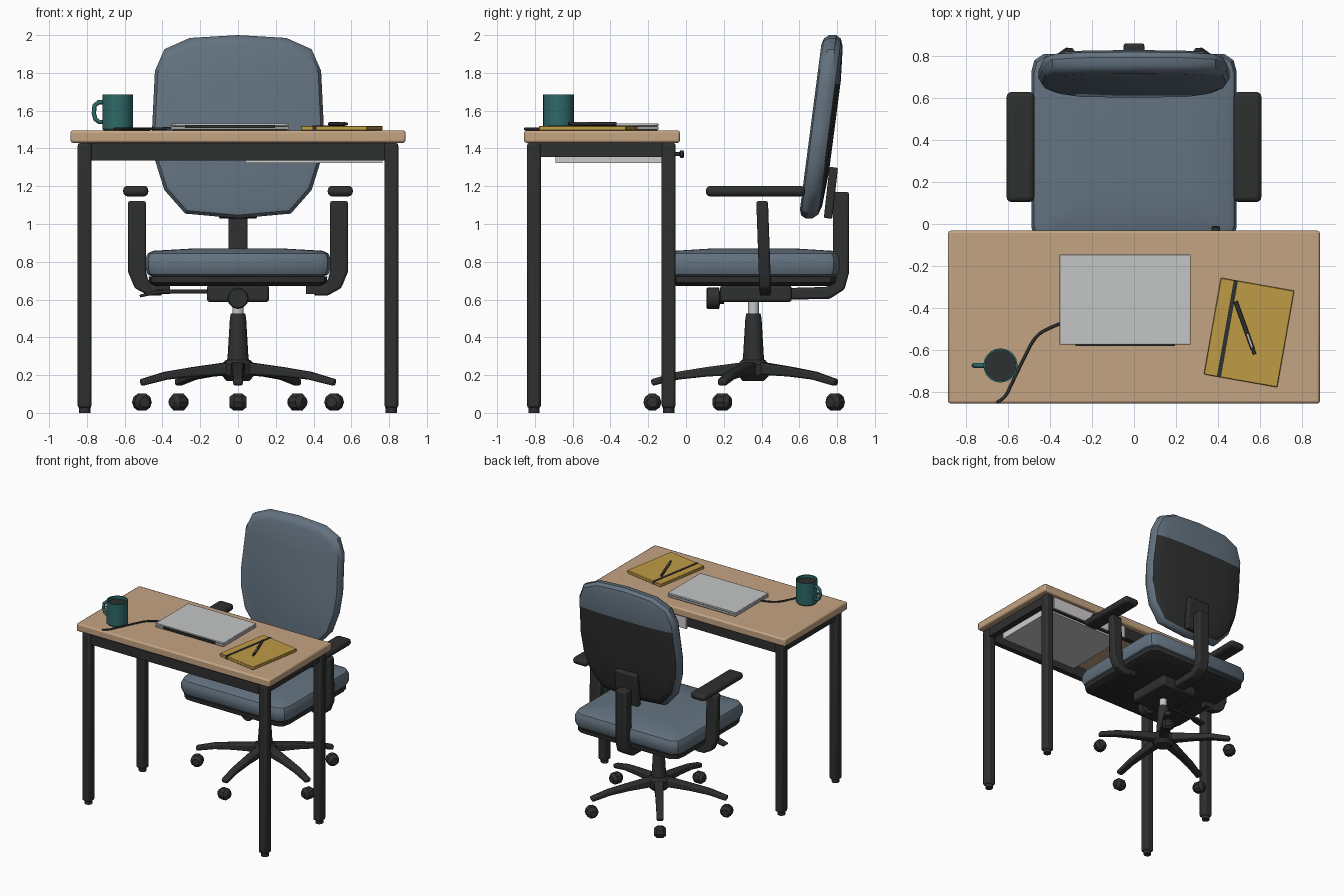
import bpy, bmesh, math
from mathutils import Vector, Matrix

if "Cube" in bpy.data.objects:
    bpy.data.objects.remove(bpy.data.objects["Cube"])


def material(name, r, g, b):
    m = bpy.data.materials.new(name)
    m.diffuse_color = (r, g, b, 1)
    m.use_nodes = True
    m.node_tree.nodes["Principled BSDF"].inputs["Base Color"].default_value = m.diffuse_color
    return m


WOOD = material("light wood", 0.55, 0.37, 0.225)
DARK = material("dark metal", 0.028, 0.029, 0.029)
BLUE = material("blue grey fabric", 0.125, 0.17, 0.215)
SILVER = material("silver", 0.55, 0.56, 0.56)
YELLOW = material("mustard cover", 0.52, 0.33, 0.06)
TEAL = material("teal glaze", 0.027, 0.14, 0.135)
WHITE = material("pale drawer", 0.62, 0.60, 0.61)


def finish(name, bm, mat, bevel=0, segments=2, smooth=True):
    bmesh.ops.recalc_face_normals(bm, faces=bm.faces)
    me = bpy.data.meshes.new(name)
    bm.to_mesh(me)
    bm.free()
    ob = bpy.data.objects.new(name, me)
    bpy.context.collection.objects.link(ob)
    me.materials.append(mat)
    if bevel:
        mod = ob.modifiers.new("bevel", 'BEVEL')
        mod.width, mod.segments = bevel, segments
    if smooth:
        bpy.ops.object.select_all(action='DESELECT')
        ob.select_set(True)
        bpy.context.view_layer.objects.active = ob
        bpy.ops.object.shade_smooth_by_angle(angle=math.radians(35))
    return ob


def box(name, x, y, z, mat, bevel=0, segments=2, rot=0, about=None):
    """Box from (min, max) ranges, optionally turned about z."""
    bm = bmesh.new()
    bmesh.ops.create_cube(bm, size=1)
    for v in bm.verts:
        v.co = [(r[0] + r[1]) / 2 + c * (r[1] - r[0]) for r, c in zip((x, y, z), v.co)]
    if rot:
        bmesh.ops.rotate(bm, verts=bm.verts, cent=about, matrix=Matrix.Rotation(rot, 3, 'Z'))
    return finish(name, bm, mat, bevel, segments)


def loft(name, outline, layers, place, mat, smooth=True, bevel=0):
    """Stack scaled copies of an outline; layers are (scale, height)."""
    bm = bmesh.new()
    rings = [[bm.verts.new(place(u * s, v * s, h)) for u, v in outline] for s, h in layers]
    n = len(outline)
    for a, b in zip(rings, rings[1:]):
        for i in range(n):
            bm.faces.new((a[i], a[(i + 1) % n], b[(i + 1) % n], b[i]))
    bm.faces.new(rings[0])
    bm.faces.new(rings[-1])
    return finish(name, bm, mat, bevel, 2, smooth)


def circle(n):
    return [(math.cos(math.tau * i / n), math.sin(math.tau * i / n)) for i in range(n)]


def upright(x, y):
    return lambda u, v, h: (x + u, y + v, h)


def sweep(name, path, sizes, side, mat, bevel=0.012):
    """Rectangular bar along a path; sizes are (width along side, thickness)."""
    pts, side = [Vector(p) for p in path], Vector(side).normalized()
    bm = bmesh.new()
    rings = []
    for i, p in enumerate(pts):
        t = (pts[min(i + 1, len(pts) - 1)] - pts[max(i - 1, 0)]).normalized()
        up = side.cross(t)
        w, h = sizes[i][0] / 2, sizes[i][1] / 2
        rings.append([bm.verts.new(p + side * a * w + up * b * h)
                      for a, b in ((-1, -1), (1, -1), (1, 1), (-1, 1))])
    for a, b in zip(rings, rings[1:]):
        for i in range(4):
            bm.faces.new((a[i], a[(i + 1) % 4], b[(i + 1) % 4], b[i]))
    bm.faces.new(rings[0])
    bm.faces.new(rings[-1])
    return finish(name, bm, mat, bevel)


def tube(name, path, radius, mat, kind='POLY'):
    cu = bpy.data.curves.new(name, 'CURVE')
    cu.dimensions, cu.bevel_depth, cu.bevel_resolution, cu.use_fill_caps = '3D', radius, 2, True
    sp = cu.splines.new(kind)
    sp.points.add(len(path) - 1)
    for p, co in zip(sp.points, path):
        p.co = (*co, 1)
    if kind == 'NURBS':
        sp.use_endpoint_u, sp.order_u = True, 3
    cu.materials.append(mat)
    ob = bpy.data.objects.new(name, cu)
    bpy.context.collection.objects.link(ob)
    return ob


# Desk: top, legs, frame
box("desk_top", (-0.887, 0.887), (-0.857, -0.032), (1.43, 1.495), WOOD, 0.012)
for sx in (-1, 1):
    for y in (-0.805, -0.092):
        x = sx * 0.812
        box("desk_leg", (x - 0.037, x + 0.037), (y - 0.037, y + 0.037), (0.025, 1.43), DARK, 0.015)
        loft("leg_foot", circle(12), [(0.03, 0), (0.03, 0.03)], upright(x, y), DARK)
    box("side_rail", (x - 0.025, x + 0.025), (-0.775, -0.12), (1.355, 1.428), DARK)
for y in (-0.805, -0.1):
    box("long_rail", (-0.785, 0.785), (y - 0.022, y + 0.022), (1.337, 1.428), DARK)

# Drawer and its knob on the sitting side
box("drawer_body", (0.04, 0.765), (-0.69, -0.12), (1.322, 1.42), WHITE)
box("drawer_front", (0.04, 0.765), (-0.078, -0.06), (1.322, 1.425), WHITE, 0.003)
loft("drawer_knob", circle(12), [(0.01, -0.065), (0.01, -0.035), (0.02, -0.03), (0.02, -0.015), (0.012, -0.01)],
     lambda u, v, h: (0.39 + u, h, 1.37 + v), DARK)

# Laptop and cable
box("laptop_base", (-0.356, 0.27), (-0.575, -0.145), (1.5, 1.515), SILVER, 0.004)
box("laptop_lid", (-0.356, 0.27), (-0.575, -0.145), (1.518, 1.533), SILVER, 0.004)
box("laptop_gap", (-0.345, 0.26), (-0.568, -0.15), (1.496, 1.52), DARK)
box("laptop_hinge", (-0.28, 0.195), (-0.583, -0.565), (1.508, 1.525), DARK)
tube("cable", [(-0.35, -0.475, 1.507), (-0.43, -0.505, 1.504), (-0.48, -0.55, 1.503), (-0.525, -0.64, 1.503),
               (-0.585, -0.765, 1.503), (-0.615, -0.83, 1.503), (-0.655, -0.853, 1.503)], 0.007, DARK, 'NURBS')

# Notebook, elastic band, pen
C, A = (0.549, -0.518, 1.5), math.radians(-10)
nx, ny = (C[0] - 0.178, C[0] + 0.178), (C[1] - 0.234, C[1] + 0.234)
box("notebook", nx, ny, (1.495, 1.52), YELLOW, 0.003, 1, A, C)
box("notebook_band", (C[0] - 0.115, C[0] - 0.095), (ny[0] - 0.001, ny[1] + 0.001), (1.4955, 1.5225), DARK, 0, 1, A, C)
tube("pen", [(0.485, -0.37, 1.53), (0.567, -0.598, 1.53)], 0.01, DARK)
tube("pen_tip", [(0.567, -0.598, 1.53), (0.576, -0.622, 1.53)], 0.008, DARK)
tube("pen_clip", [(0.541, -0.525, 1.536), (0.563, -0.588, 1.536)], 0.005, SILVER)

# Mug
mug = upright(-0.637, -0.675)
loft("mug", circle(32), [(0.074, 1.495), (0.081, 1.503), (0.081, 1.685), (0.073, 1.685), (0.073, 1.655)], mug, TEAL)
loft("coffee", circle(32), [(0.0725, 1.656), (0.0725, 1.66)], mug, DARK)
tube("mug_handle", [(-0.71, -0.675, 1.646), (-0.74, -0.675, 1.644), (-0.76, -0.675, 1.625), (-0.763, -0.675, 1.585),
                    (-0.755, -0.675, 1.555), (-0.735, -0.675, 1.54), (-0.71, -0.675, 1.54)], 0.012, TEAL)

# Seat cushion and pan
CY = 0.357
plan = [(sx * a, sy * b) for sx, sy, pts in (
    (1, 1, ((0.49, 0.37), (0.475, 0.425), (0.43, 0.455))), (-1, 1, ((0.43, 0.455), (0.475, 0.425), (0.49, 0.37))),
    (-1, -1, ((0.49, 0.37), (0.475, 0.425), (0.43, 0.455))), (1, -1, ((0.43, 0.455), (0.475, 0.425), (0.49, 0.37))))
    for a, b in pts]
loft("seat_cushion", plan, [(0.92, 0.72), (0.975, 0.733), (1, 0.765), (1, 0.815), (0.975, 0.845), (0.92, 0.858),
                            (0.5, 0.87)], upright(0, CY), BLUE)
loft("seat_pan", plan, [(0.9, 0.673), (0.96, 0.69), (0.965, 0.722)], upright(0, CY), DARK)

# Backrest, with a dark shell on the lower part of its rear
half = [(0, 0.485), (0.256, 0.47), (0.39, 0.41), (0.44, 0.295), (0.455, -0.015), (0.44, -0.175),
        (0.39, -0.335), (0.28, -0.46), (0, -0.485)]
rim = half + [(-u, v) for u, v in half[-2:0:-1]]
back = loft("backrest", rim, [(0.9, -0.06), (0.965, -0.05), (1, -0.025), (1, 0.012), (0.96, 0.04), (0.87, 0.055),
                              (0.5, 0.068)], lambda u, v, h: (u, 0.72 + 0.13 * v + h, 1.515 + v), BLUE)
back.data.materials.append(DARK)
bm = bmesh.new()
bm.from_mesh(back.data)
bmesh.ops.bisect_plane(bm, geom=bm.verts[:] + bm.edges[:] + bm.faces[:], plane_co=(0, 0, 1.74), plane_no=(0, 0, 1))
for f in bm.faces:
    c = f.calc_center_median()
    depth = c.y - 0.72 - 0.13 * (c.z - 1.515)
    f.material_index = int(depth > 0.045 and c.z < 1.74)
bm.to_mesh(back.data)
bm.free()

# Back support: bracket and bent spine
sweep("back_bracket", [(0, 0.752, 1.03), (0, 0.782, 1.3)], [(0.2, 0.045)] * 2, (1, 0, 0), DARK, 0.008)
sweep("back_spine", [(0, 0.82, 1.17), (0, 0.82, 0.74), (0, 0.805, 0.675), (0, 0.755, 0.635), (0, 0.5, 0.63)],
      [(0.1, 0.085), (0.1, 0.085), (0.1, 0.08), (0.1, 0.065), (0.1, 0.06)], (1, 0, 0), DARK)

# Armrests
for sx in (-1, 1):
    xs = sorted((sx * 0.475, sx * 0.608))
    box("arm_pad", xs, (0.105, 0.63), (1.146, 1.202), DARK, 0.024, 3)
    sweep("arm_post", [(sx * 0.535, 0.403, 1.122), (sx * 0.535, 0.416, 0.75), (sx * 0.512, 0.418, 0.685),
                       (sx * 0.465, 0.42, 0.65), (sx * 0.4, 0.42, 0.645)],
          [(0.062, 0.095), (0.062, 0.095), (0.062, 0.085), (0.062, 0.06), (0.062, 0.05)], (0, 1, 0), DARK)
    box("arm_mount", sorted((sx * 0.36, sx * 0.43)), (0.389, 0.451), (0.63, 0.68), DARK)

# Tilt mechanism, tension knob, lever
box("tilt_box", (-0.165, 0.165), (0.18, 0.56), (0.587, 0.675), DARK, 0.015)
loft("tension_knob", circle(12), [(0.05, 0.108), (0.057, 0.115), (0.057, 0.175), (0.03, 0.18), (0.03, 0.2)],
     lambda u, v, h: (u, h, 0.607 + v), DARK)
tube("lever_rod", [(-0.15, 0.23, 0.642), (-0.43, 0.22, 0.642)], 0.01, DARK)
sweep("lever_paddle", [(-0.4, 0.22, 0.643), (-0.45, 0.22, 0.635), (-0.52, 0.22, 0.618)],
      [(0.03, 0.02), (0.06, 0.02), (0.06, 0.014)], (0, 1, 0), DARK, 0.004)

# Gas lift, column and hub
axis = upright(0, CY)
loft("gas_piston", circle(16), [(0.03, 0.5), (0.03, 0.59)], axis, SILVER)
loft("column", circle(16), [(0.062, 0.25), (0.055, 0.3), (0.043, 0.5), (0.038, 0.525)], axis, DARK)
loft("base_hub", circle(10), [(0.06, 0.17), (0.068, 0.178), (0.088, 0.2), (0.088, 0.255), (0.065, 0.28)], axis, DARK)

# Five-armed base with casters
for k in range(5):
    a = -math.pi / 2 + k * math.tau / 5
    d = Vector((math.cos(a), math.sin(a), 0))
    o = Vector((0, CY, 0))
    path = [o + d * r + Vector((0, 0, z)) for r, z in ((0.06, 0.235), (0.25, 0.217), (0.4, 0.197), (0.54, 0.16))]
    sweep("base_arm", path, [(0.075, 0.065), (0.06, 0.05), (0.055, 0.042), (0.05, 0.035)],
          (-d.y, d.x, 0), DARK, 0.01)
    p = o + d * 0.535
    side = Vector((-d.y, d.x, 0))
    loft("caster", circle(10), [(0.028, -0.046), (0.048, -0.022), (0.048, 0.022), (0.028, 0.046)],
         lambda u, v, h: p + d * u + side * h + Vector((0, 0, 0.057 + v)), DARK, False)
